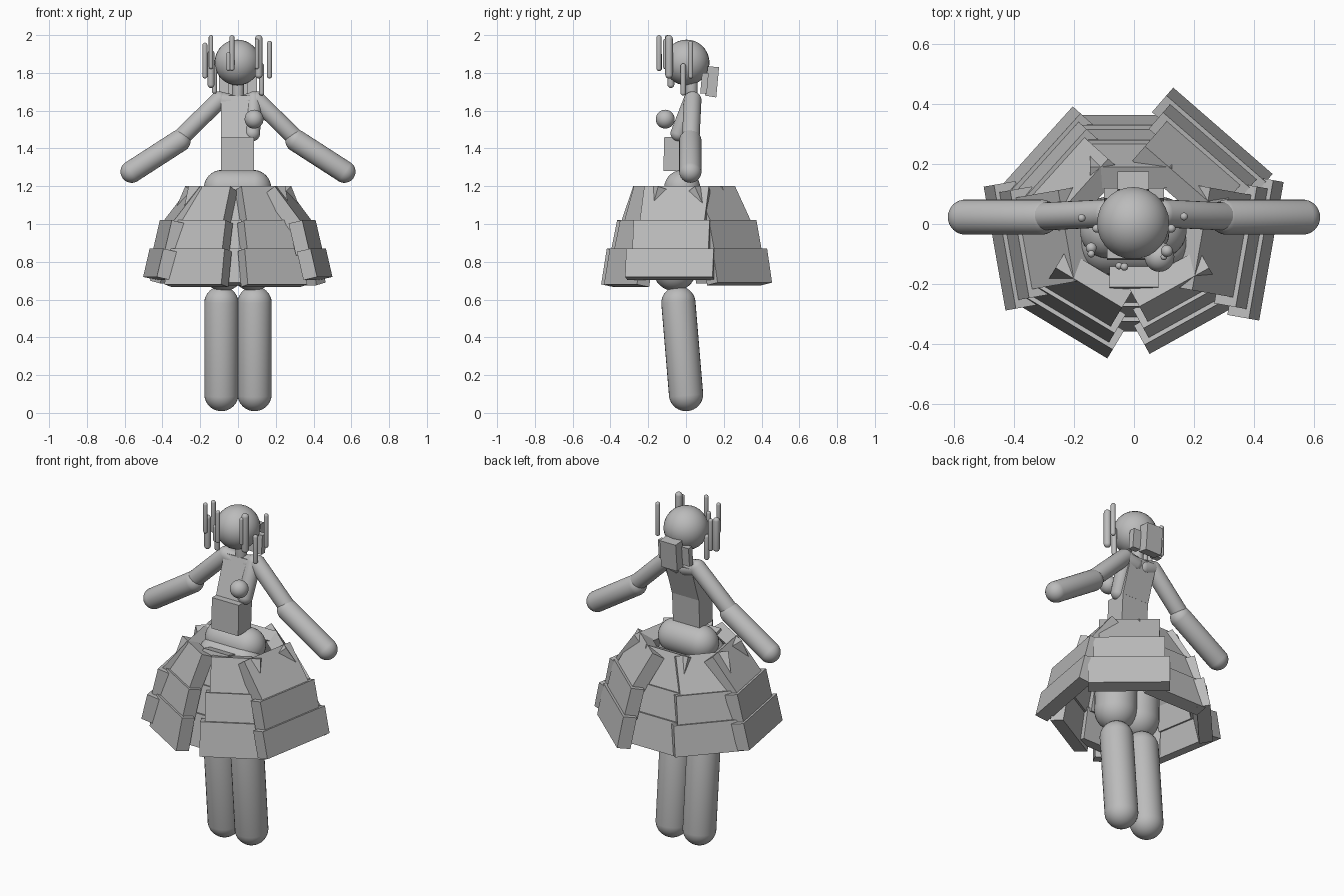
import bpy, bmesh
from math import radians
from mathutils import Vector, Matrix

cube = bpy.data.objects.get("Cube")
if cube:
    bpy.data.objects.remove(cube, do_unlink=True)

grey = bpy.data.materials.new("plain grey")
grey.use_nodes = True
COLOUR = (0.5, 0.5, 0.5, 1)
grey.diffuse_color = COLOUR
grey.node_tree.nodes["Principled BSDF"].inputs["Base Color"].default_value = COLOUR


def add_object(name, bm, smooth=False):
    bmesh.ops.recalc_face_normals(bm, faces=bm.faces)
    for face in bm.faces:
        face.smooth = smooth
    mesh = bpy.data.meshes.new(name)
    bm.to_mesh(mesh)
    bm.free()
    mesh.materials.append(grey)
    obj = bpy.data.objects.new(name, mesh)
    bpy.context.collection.objects.link(obj)


def capsule(name, start, end, radius):
    """Round-ended rod between two points; a ball when they coincide."""
    start, end = Vector(start), Vector(end)
    axis = end - start
    bm = bmesh.new()
    bmesh.ops.create_uvsphere(bm, u_segments=28, v_segments=17, radius=radius)
    for v in bm.verts:
        v.co.z += axis.length / 2 * (1 if v.co.z > 0 else -1)
    place = Matrix.Translation((start + end) / 2)
    if axis.length:
        place = place @ Vector((0, 0, 1)).rotation_difference(axis).to_matrix().to_4x4()
    bm.transform(place)
    add_object(name, bm, True)


def prism(name, profile, left, right, angle=90):
    """Extrude an (outward, height) profile sideways, facing the given angle."""
    bm = bmesh.new()
    ends = [[bm.verts.new((side, d, z)) for d, z in profile] for side in (left, right)]
    for ring in ends:
        bm.faces.new(ring)
    for i in range(len(profile)):
        j = (i + 1) % len(profile)
        bm.faces.new((ends[0][i], ends[0][j], ends[1][j], ends[1][i]))
    bm.transform(Matrix.Rotation(radians(angle - 90), 4, 'Z'))
    add_object(name, bm)


# Limbs, mirrored
for side, s in (("left", 1), ("right", -1)):
    capsule(side + "_lower_leg", (s * .088, 0, .1), (s * .088, -.04, .58), .091)
    capsule(side + "_thigh", (s * .078, -.06, .76), (s * .075, -.05, 1.1), .115)
    capsule(side + "_upper_arm", (s * .1, .035, 1.655), (s * .31, .025, 1.45), .047)
    capsule(side + "_forearm", (s * .31, .023, 1.44), (s * .563, .023, 1.277), .059)
    capsule(side + "_shoulder", (s * .03, .035, 1.64), (s * .1, .035, 1.655), .046)
    inner, outer = sorted((s * .05, s * .1))
    prism(f"hair_back_{side}", [(.075, 1.69), (.11, 1.69), (.12, 1.8), (.085, 1.8)], inner, outer)

# Body and head
capsule("hips", (-.085, -.02, 1.19), (.08, -.02, 1.19), .096)
capsule("lower_hips", (-.085, -.065, 1.11), (.085, -.065, 1.11), .105)
prism("waist", [(-.12, 1.28), (0, 1.28), (.01, 1.46), (-.115, 1.46)], -.09, .085)
prism("chest", [(-.08, 1.45), (.01, 1.45), (.08, 1.66), (0, 1.68)], -.09, .085)
capsule("chest_side", (.075, -.04, 1.48), (.083, .03, 1.66), .042)
capsule("bust", (.085, -.11, 1.555), (.085, -.11, 1.555), .05)
capsule("neck", (0, .03, 1.66), (0, .03, 1.8), .032)
capsule("head", (-.003, .003, 1.855), (-.003, .003, 1.855), .121)

# Central hair block at the back and thin strands around the head
prism("hair_back", [(.1, 1.68), (.16, 1.67), (.175, 1.83), (.115, 1.835)], -.055, .05)
strands = [
    (-.175, .02, 1.77, 1.96, .013), (.167, .025, 1.77, 1.97, .013),
    (-.143, -.08, 1.72, 1.92, .018), (-.143, -.1, 1.82, 2.0, .012),
    (.11, -.09, 1.77, 2.0, .02), (.1, -.11, 1.82, 1.98, .011),
    (-.05, -.14, 1.81, 1.91, .012), (-.032, -.143, 1.81, 2.0, .013),
    (-.125, -.015, 1.69, 1.84, .014), (.125, -.015, 1.68, 1.85, .014),
]
for i, (x, y, low, high, r) in enumerate(strands):
    capsule(f"hair_strand_{i + 1}", (x, y, low + r), (x, y, high - r), r)

# Skirt: panels of three tiers each, all the way round
# side name: facing angle, outer distance, sideways centre, half width, top distance, hem height
panels = {
    "left": (-10, .468, .01, .235, .23, .72),
    "right": (190, .473, 0, .21, .23, .72),
    "front_left": (-61, .405, -.015, .18, .25, .68),
    "front_right": (239, .431, .02, .175, .26, .68),
    "front": (-90, .36, 0, .11, .21, .69),
    "back_left": (49, .43, .02, .22, .22, .69),
    "back_right": (138, .415, -.04, .195, .21, .7),
    "back": (90, .365, -.01, .185, .19, .69),
}
for side, (angle, far, mid, half, top, hem) in panels.items():
    tiers = {
        "upper": (top, 1.2, far - .095, 1.01, .74),
        "middle": (far - .085, 1.02, far - .045, .85, .87),
        "lower": (far - .035, .87, far, hem, 1),
    }
    for tier, (d0, z0, d1, z1, spread) in tiers.items():
        run = Vector((d1 - d0, z1 - z0)).normalized()
        back = Vector((run.y, -run.x)) * .075
        outline = [(d0, z0), (d1, z1), (d1 + back.x, z1 + back.y), (d0 + back.x, z0 + back.y)]
        prism(f"skirt_{side}_{tier}", outline, mid - half * spread, mid + half * spread, angle)
